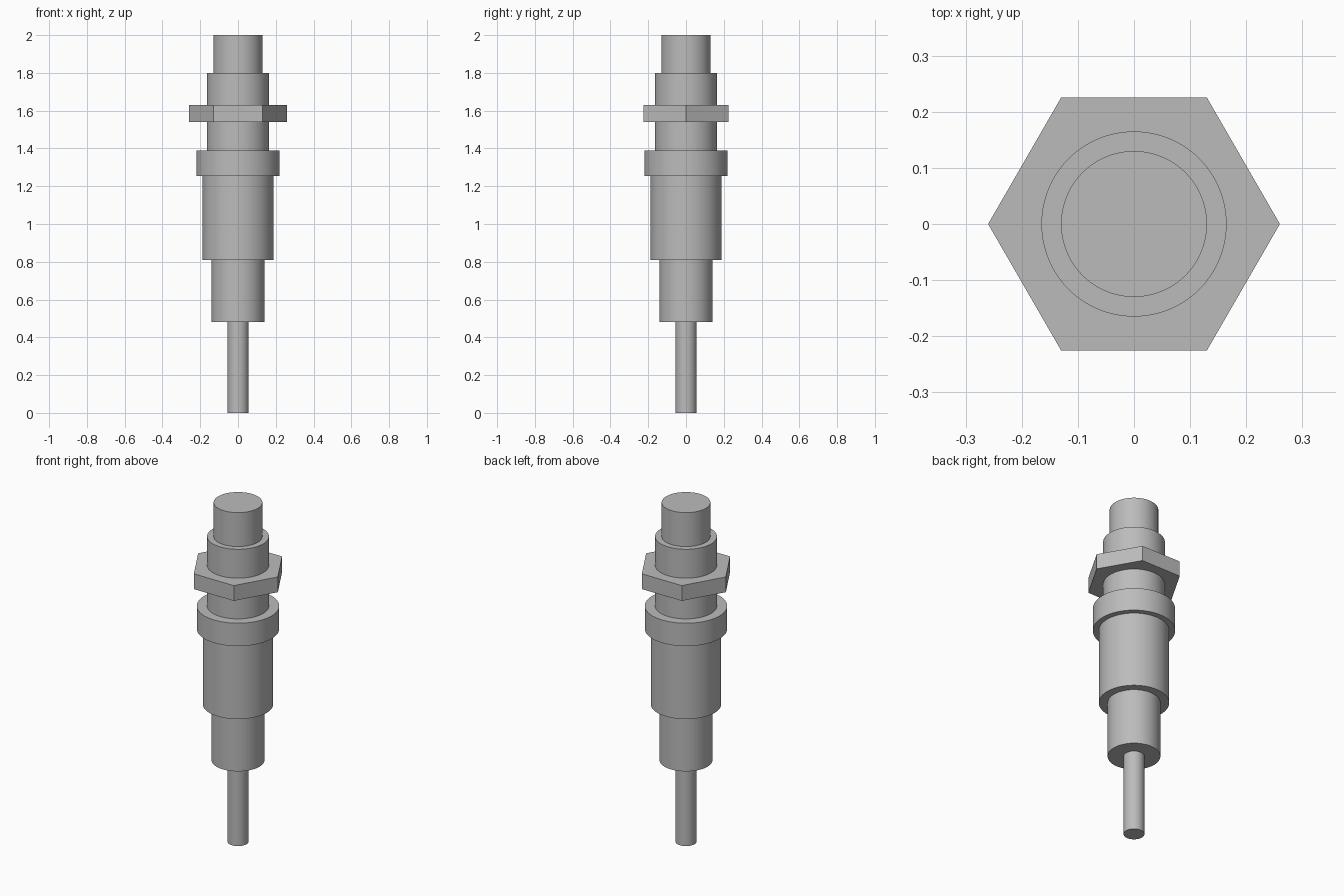
import bpy
import math

default = bpy.data.objects.get("Cube")
if default:
    bpy.data.objects.remove(default, do_unlink=True)

# Single plain metal colour
grey = bpy.data.materials.new("plain grey")
grey.use_nodes = True
colour = (0.5, 0.5, 0.5, 1.0)
grey.diffuse_color = colour
grey.node_tree.nodes["Principled BSDF"].inputs["Base Color"].default_value = colour


def prism(name, radius, bottom, top, sides=96):
    """Upright cylinder or prism with a corner on the x axis."""
    bpy.ops.mesh.primitive_cylinder_add(
        vertices=sides, radius=radius, depth=top - bottom,
        location=(0, 0, (bottom + top) / 2), rotation=(0, 0, math.pi / 2))
    part = bpy.context.object
    part.name = name
    part.data.materials.append(grey)
    if sides > 6:
        bpy.ops.object.shade_smooth_by_angle(angle=math.radians(30))
    return part


# Stepped round parts, from the cable up to the sensing tip
prism("cable", 0.056, 0.0, 0.48)
prism("cable_sleeve", 0.141, 0.48, 0.81)
prism("main_body", 0.188, 0.81, 1.255)
prism("flange", 0.22, 1.255, 1.39)
prism("neck", 0.165, 1.39, 1.80)
prism("sensing_tip", 0.13, 1.80, 2.0)

# Hexagonal lock nut around the neck
prism("hex_nut", 0.26, 1.54, 1.63, sides=6)
